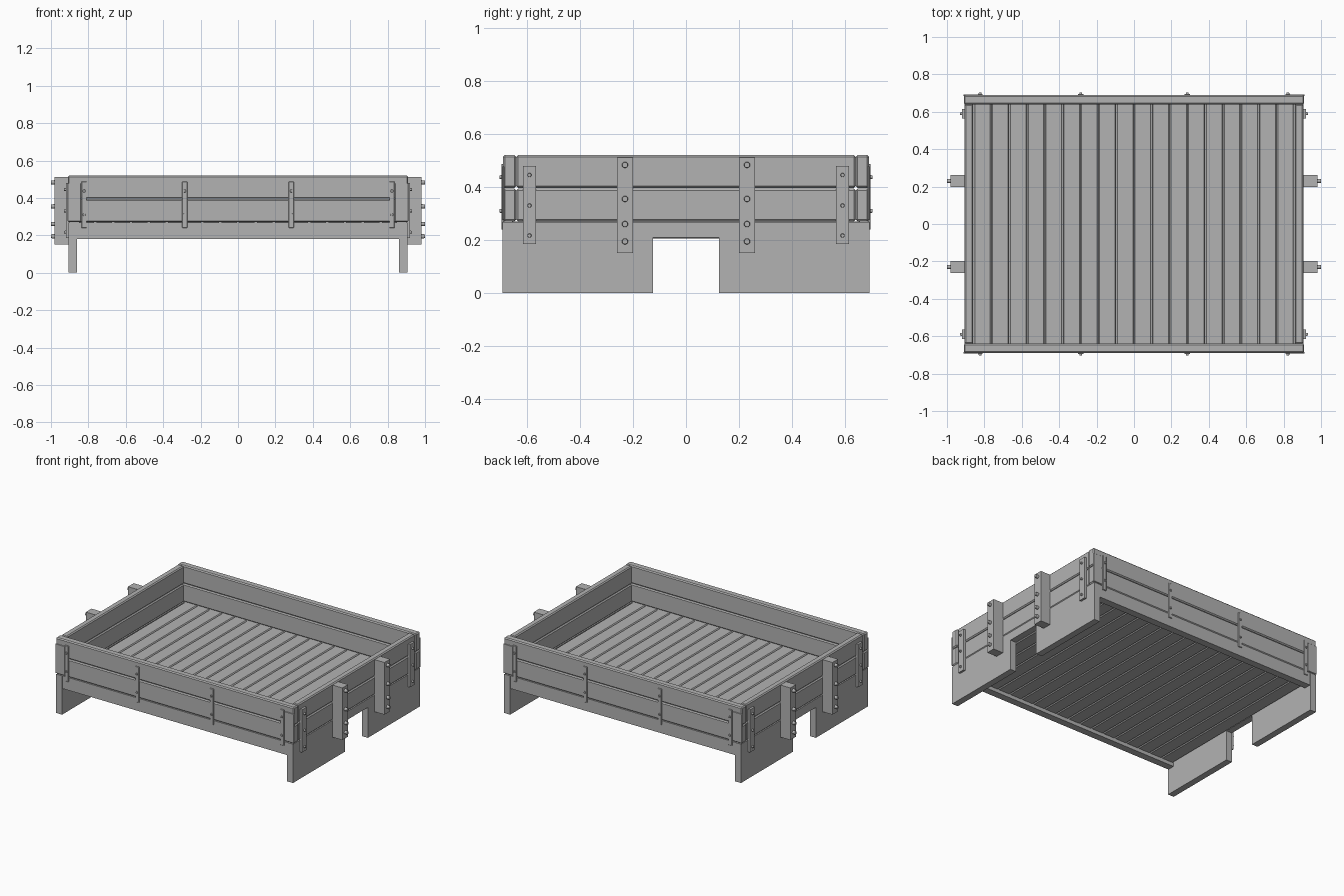
import bpy, bmesh, math
from mathutils import Matrix, Vector

cube = bpy.data.objects.get("Cube")
if cube:
    bpy.data.objects.remove(cube, do_unlink=True)

grey = bpy.data.materials.new("plain grey")
grey.use_nodes = True
colour = (0.45, 0.45, 0.45, 1)
grey.diffuse_color = colour
grey.node_tree.nodes["Principled BSDF"].inputs["Base Color"].default_value = colour


def finish(name, bm):
    mesh = bpy.data.meshes.new(name)
    bm.to_mesh(mesh)
    bm.free()
    mesh.materials.append(grey)
    obj = bpy.data.objects.new(name, mesh)
    bpy.context.collection.objects.link(obj)
    return obj


def box(name, x, y, z, bevel=0):
    """Box spanning the (low, high) pair on each axis."""
    bm = bmesh.new()
    bmesh.ops.create_cube(bm, size=1)
    spans = (x, y, z)
    for v in bm.verts:
        v.co = Vector([(a + b) / 2 + c * (b - a) for (a, b), c in zip(spans, v.co)])
    if bevel:
        bmesh.ops.bevel(bm, geom=bm.edges[:], offset=bevel, segments=1, affect='EDGES')
    return finish(name, bm)


def span(a, b, sign):
    return tuple(sorted((a * sign, b * sign)))


def around(centre, width):
    return (centre - width / 2, centre + width / 2)


def bolt(name, location, direction, radius, length):
    """Round bolt head standing out along the direction."""
    bm = bmesh.new()
    bmesh.ops.create_cone(bm, cap_ends=True, segments=12, radius1=radius,
                          radius2=radius * 0.85, depth=length)
    turn = Vector((0, 0, 1)).rotation_difference(Vector(direction)).to_matrix().to_4x4()
    bmesh.ops.transform(bm, matrix=Matrix.Translation(location) @ turn, verts=bm.verts)
    return finish(name, bm)


# Floor planks running front to back
pitch = 0.0953
for i in range(18):
    box("floor_plank", around((i - 8.5) * pitch, pitch - 0.001), (-0.66, 0.66), (0.205, 0.27), 0.006)

plank_rows = ((0.27, 0.394), (0.396, 0.52))

for s, side in ((-1, "front"), (1, "back")):
    # Long wall and the sill under it
    box(side + "_sill", (-0.865, 0.865), span(0.64, 0.69, s), (0.18, 0.268))
    for row in plank_rows:
        box(side + "_wall_plank", (-0.91, 0.91), span(0.64, 0.69, s), row, 0.007)
    # Narrow battens with small bolts
    for x in (-0.823, -0.285, 0.285, 0.823):
        box(side + "_batten", around(x, 0.028), span(0.685, 0.696, s), (0.24, 0.487), 0.002)
        for z in (0.31, 0.437):
            bolt(side + "_batten_bolt", (x, s * 0.698, z), (0, s, 0), 0.008, 0.01)
    # Thin corner plates
    for e in (-1, 1):
        box(side + "_corner_plate", span(0.84, 0.912, e), span(0.685, 0.693, s), (0.275, 0.478), 0.002)

for s, side in ((-1, "right"), (1, "left")):
    # Short wall
    for row in plank_rows:
        box(side + "_wall_plank", span(0.86, 0.905, s), (-0.64, 0.64), row, 0.007)
    # Bridge over the opening, with a leg panel at each end
    box(side + "_bridge", span(0.86, 0.905, s), (-0.125, 0.125), (0.21, 0.268))
    for e in (-1, 1):
        box(side + "_leg_panel", span(0.86, 0.905, s), span(0.125, 0.692, e), (0, 0.268))
        # Thick stake with four bolts
        box(side + "_stake", span(0.9, 0.98, s), around(e * 0.23, 0.062), (0.152, 0.512))
        for z in (0.195, 0.26, 0.355, 0.483):
            bolt(side + "_stake_bolt", (s * 0.988, e * 0.23, z), (s, 0, 0), 0.012, 0.024)
        # Flat batten with three bolts
        box(side + "_batten", span(0.9, 0.92, s), around(e * 0.59, 0.05), (0.185, 0.48))
        for z in (0.217, 0.33, 0.445):
            bolt(side + "_batten_bolt", (s * 0.924, e * 0.59, z), (s, 0, 0), 0.008, 0.014)
